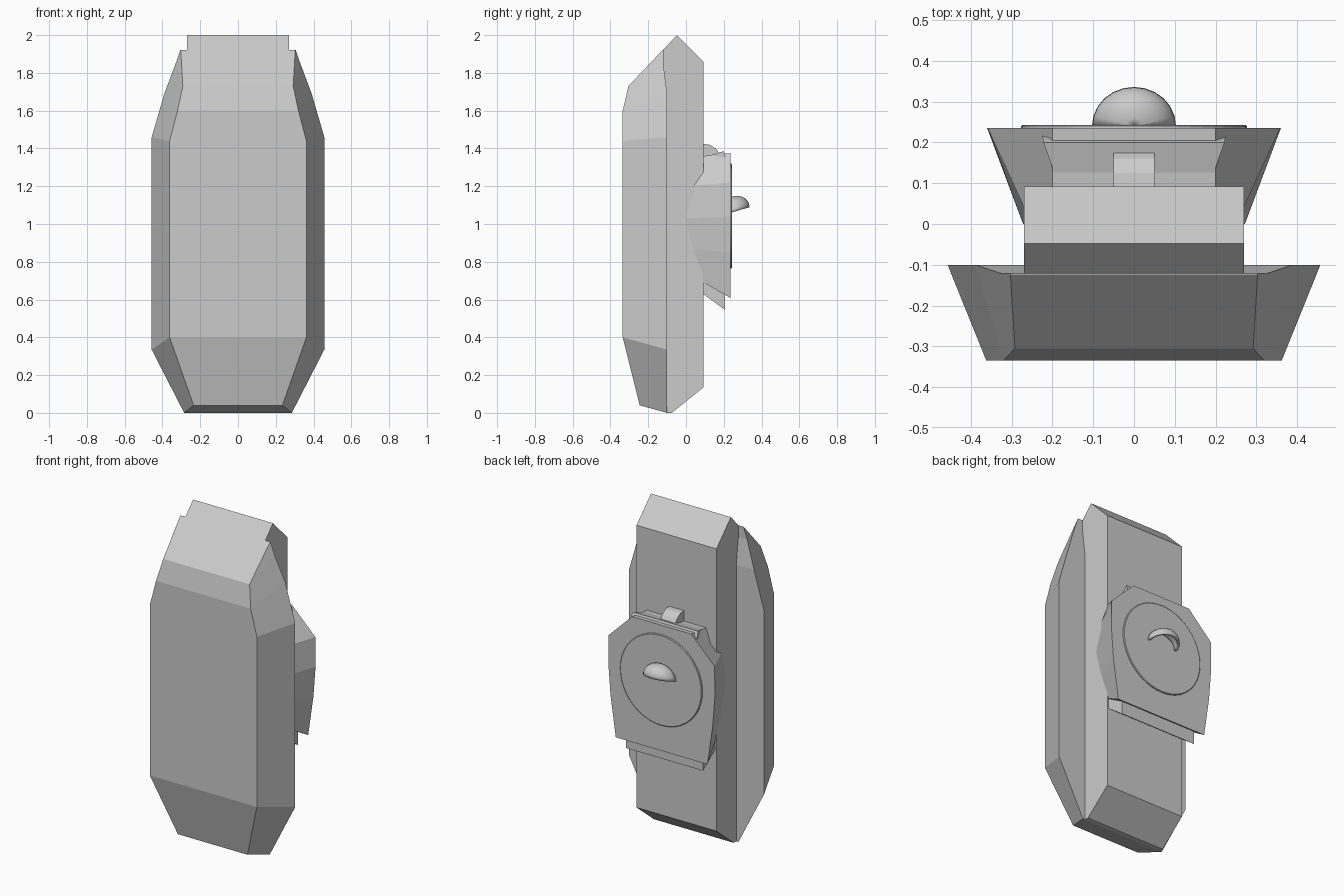
import bpy, bmesh, math

if "Cube" in bpy.data.objects:
    bpy.data.objects.remove(bpy.data.objects["Cube"])


def finish(bm, name):
    bmesh.ops.recalc_face_normals(bm, faces=bm.faces)
    me = bpy.data.meshes.new(name)
    bm.to_mesh(me)
    bm.free()
    ob = bpy.data.objects.new(name, me)
    bpy.context.collection.objects.link(ob)
    return ob


def loft(name, rings):
    """Skin a stack of equal-length vertex rings and cap both ends."""
    bm = bmesh.new()
    vs = [[bm.verts.new(p) for p in r] for r in rings]
    n = len(rings[0])
    for a, b in zip(vs, vs[1:]):
        for i in range(n):
            j = (i + 1) % n
            bm.faces.new((a[i], a[j], b[j], b[i]))
    bm.faces.new(vs[0])
    bm.faces.new(vs[-1][::-1])
    return finish(bm, name)


def across(name, profile, half):
    """Side profile (y, z) spanned across x; half is a width or one per point."""
    w = half if isinstance(half, (list, tuple)) else [half] * len(profile)
    return loft(name, [[(s * h, y, z) for h, (y, z) in zip(w, profile)]
                       for s in (-1, 1)])


# Front shell: per level, back corner (x, y, z) and front corner (x, y, z)
levels = [
    ((.285, -.10, 0), (.235, -.245, .04)),
    ((.457, -.10, .335), (.362, -.335, .40)),
    ((.457, -.10, 1.46), (.362, -.335, 1.44)),
    ((.39, -.10, 1.69), (.32, -.335, 1.60)),
    ((.33, -.12, 1.85), (.292, -.305, 1.73)),
    ((.305, -.12, 1.922), (.303, -.125, 1.92)),
]
loft("front_shell", [[b, f, (-f[0], *f[1:]), (-b[0], *b[1:])] for b, f in levels])

# Central spine block
across("spine_block", [(-.1, 0), (-.075, 0), (.092, .135), (.092, 1.86),
                       (-.048, 2), (-.30, 1.733), (-.30, 1.6), (-.2, .4)], .27)

# Rear housing: flared from an inner outline to the wide back plate
inner = [(.20, 1.35), (.25, 1.2), (.272, 1.03), (.255, .87), (.235, .745)]
outer = [(.20, 1.375), (.358, 1.22), (.36, 1.04), (.345, .85), (.31, .608)]


def outline(half, y):
    return [(x, y, z) for x, z in half] + [(-x, y, z) for x, z in half[::-1]]


loft("rear_housing", [outline(inner, 0), outline(outer, .235)])

# Panels tucked under and over the housing, and the rounded catch on top
across("lower_panel", [(.08, .637), (.207, .545), (.207, .64), (.08, .74)], .26)
across("upper_flap", [(.08, 1.35), (.2, 1.385), (.218, 1.335), (.08, 1.3)],
       [.18, .222, .225, .18])
across("top_catch", [(.08, 1.425), (.125, 1.42), (.16, 1.398), (.185, 1.36),
                     (.18, 1.33), (.08, 1.33)], .05)

# Thin round cover on the back
r, mid = .277, 1.042
circle = [(math.cos(a) , math.sin(a)) for a in
          [2 * math.pi * i / 48 for i in range(48)]]
loft("round_cover", [[(k * r * c, y, mid + k * r * s) for c, s in circle]
                     for k, y in ((1, .23), (1, .240), (.985, .243))])

# Hooded pull: quarter dome, hollow below
bm = bmesh.new()
bmesh.ops.create_uvsphere(bm, u_segments=24, v_segments=16, radius=1)
for axis in ((0, 1, 0), (0, 0, 1)):
    bmesh.ops.bisect_plane(bm, geom=bm.verts[:] + bm.edges[:] + bm.faces[:],
                           plane_co=(0, 0, 0), plane_no=axis,
                           clear_inner=True, dist=1e-5)
for v in bm.verts:
    x, y, z = v.co
    v.co = (.103 * x, .24 + .096 * y, 1.062 + .026 * y + .083 * z)
hood = finish(bm, "pull_hood")
wall = hood.modifiers.new("wall", 'SOLIDIFY')
wall.thickness = .015
wall.offset = -1
bpy.context.view_layer.objects.active = hood
hood.select_set(True)
bpy.ops.object.shade_smooth_by_angle(angle=math.radians(35))
